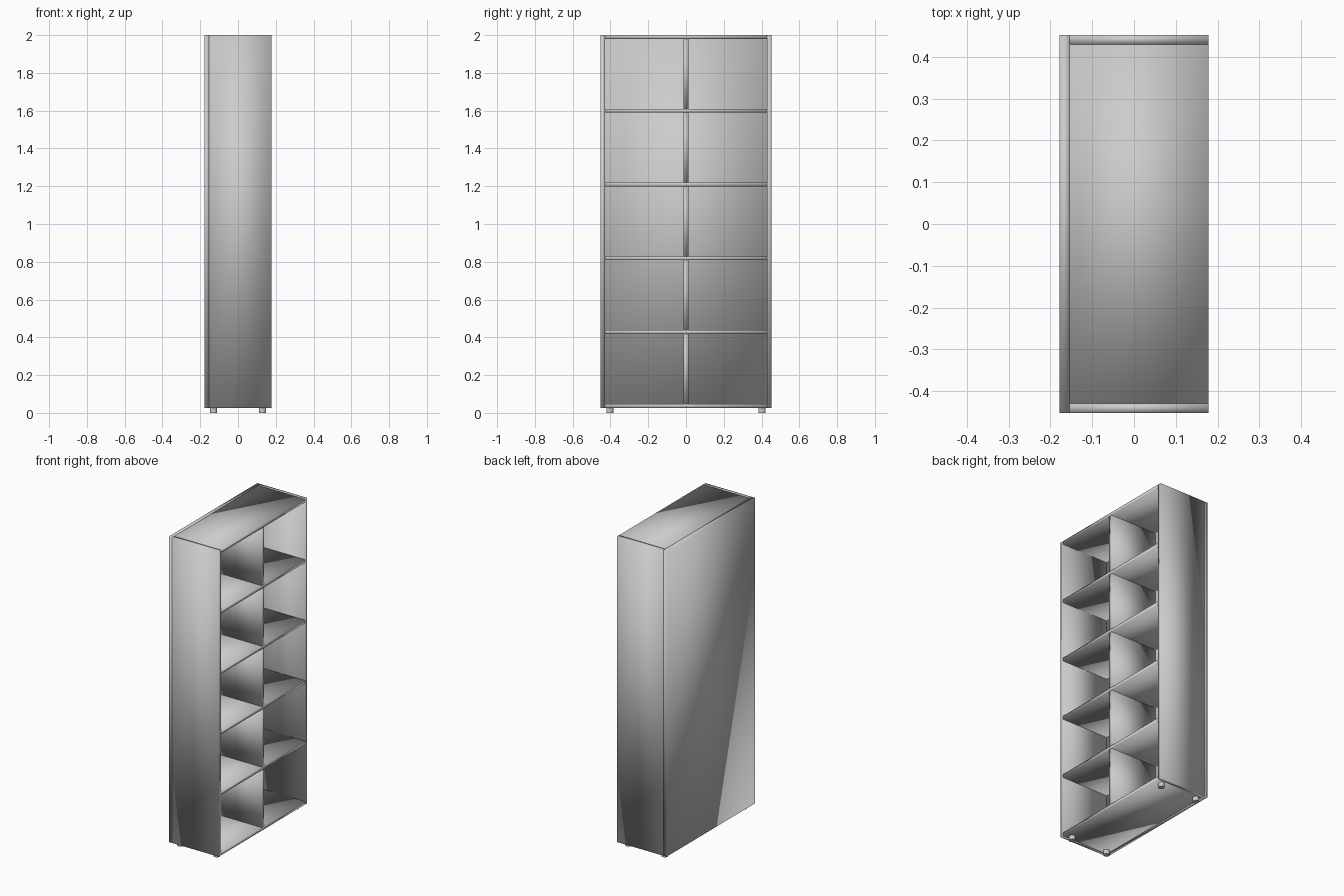
import bpy
import bmesh
from mathutils import Matrix, Vector

old = bpy.data.objects.get("Cube")
if old:
    bpy.data.objects.remove(old, do_unlink=True)

# Single grey finish
grey = bpy.data.materials.new("plain grey")
grey.use_nodes = True
colour = (0.6, 0.6, 0.6, 1.0)
grey.diffuse_color = colour
grey.node_tree.nodes["Principled BSDF"].inputs["Base Color"].default_value = colour


def finish(name, bm):
    mesh = bpy.data.meshes.new(name)
    bm.to_mesh(mesh)
    bm.free()
    mesh.materials.append(grey)
    obj = bpy.data.objects.new(name, mesh)
    bpy.context.collection.objects.link(obj)


def board(name, x, y, z):
    """Softly shaded board spanning the given (low, high) ranges."""
    bm = bmesh.new()
    size = Vector([hi - lo for lo, hi in (x, y, z)])
    centre = Vector([(hi + lo) / 2 for lo, hi in (x, y, z)])
    matrix = Matrix.Translation(centre) @ Matrix.Diagonal(size).to_4x4()
    bmesh.ops.create_cube(bm, size=1, matrix=matrix)
    for face in bm.faces:
        face.smooth = True
    finish(name, bm)


def foot(name, x, y):
    bm = bmesh.new()
    bmesh.ops.create_cone(bm, cap_ends=True, segments=16, radius1=FOOT_R, radius2=FOOT_R,
                          depth=BASE, matrix=Matrix.Translation((x, y, BASE / 2)))
    for face in bm.faces:
        face.smooth = len(face.verts) == 4
    finish(name, bm)


BASE, TOP = 0.027, 2.0
BACK, INNER_BACK, OPEN = -0.178, -0.154, 0.178
HALF, INNER = 0.452, 0.43
THICK, FOOT_R = 0.02, 0.019
LEVELS = 5
depth = (INNER_BACK, OPEN)

# Carcass
board("back_panel", (BACK, INNER_BACK), (-HALF, HALF), (BASE, TOP))
board("right_side_panel", depth, (-HALF, -INNER), (BASE, TOP))
board("left_side_panel", depth, (INNER, HALF), (BASE, TOP))

# Evenly spaced shelves, including the bottom and top boards
pitch = (TOP - BASE - THICK) / LEVELS
for i in range(LEVELS + 1):
    z = BASE + i * pitch
    name = {0: "bottom_board", LEVELS: "top_board"}.get(i, f"shelf_{i}")
    board(name, depth, (-INNER, INNER), (z, z + THICK))

    # Upright divider above each shelf
    if i < LEVELS:
        board(f"divider_{i + 1}", depth, (-0.012, 0.012), (z + THICK, z + pitch))

# Four small round feet
for x, end in ((-0.13, "back"), (0.13, "open")):
    for y, side in ((-0.403, "right"), (0.403, "left")):
        foot(f"{end}_{side}_foot", x, y)
